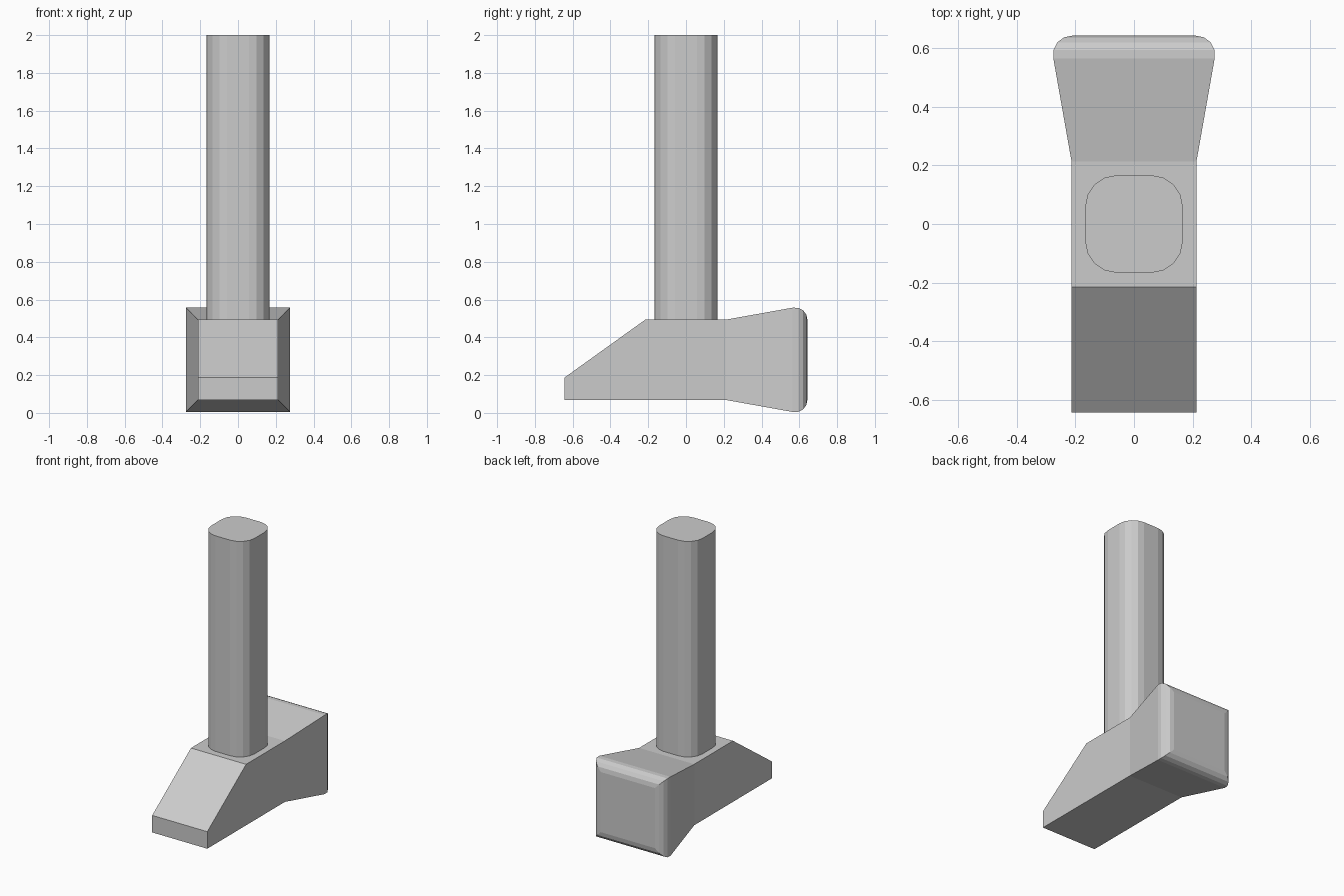
import bpy, bmesh, math

if "Cube" in bpy.data.objects:
    bpy.data.objects.remove(bpy.data.objects["Cube"])


def finish(bm, name):
    bmesh.ops.recalc_face_normals(bm, faces=bm.faces)
    mesh = bpy.data.meshes.new(name)
    bm.to_mesh(mesh)
    bm.free()
    obj = bpy.data.objects.new(name, mesh)
    bpy.context.collection.objects.link(obj)
    return obj


def loft(bm, rings):
    """Bridge rings of vertices and cap both ends."""
    rings = [[bm.verts.new(p) for p in ring] for ring in rings]
    n = len(rings[0])
    for a, b in zip(rings, rings[1:]):
        for i in range(n):
            j = (i + 1) % n
            bm.faces.new((a[i], a[j], b[j], b[i]))
    bm.faces.new(rings[0])
    bm.faces.new(rings[-1])
    return rings


# Hammer head: wedge, square block and flared striking end (y, half width, z low, z high)
sections = [(-0.643, 0.213, 0.068, 0.187),
            (-0.215, 0.213, 0.068, 0.494),
            (0.213, 0.213, 0.068, 0.494),
            (0.643, 0.289, -0.009, 0.571)]
bm = bmesh.new()
rings = loft(bm, [[(-w, y, lo), (w, y, lo), (w, y, hi), (-w, y, hi)]
                  for y, w, lo, hi in sections])

# Rounded rim of the striking face
rim = [e for e in bm.edges if all(v in rings[-1] for v in e.verts)]
bmesh.ops.bevel(bm, geom=rim, offset=0.08, offset_type='OFFSET',
                segments=4, profile=0.5, affect='EDGES')
low = min(v.co.z for v in bm.verts)
for v in bm.verts:
    if abs(v.co.z - low) < 0.004:
        v.co.z = max(v.co.z, 0.0)
    v.co.z = max(v.co.z, 0.0)
finish(bm, "hammer_head")

# Handle: rounded square post set into the head
r, flat = 0.11, 0.057
outline = []
for corner in range(4):
    mid = math.radians(45 + 90 * corner)
    cx = math.copysign(flat, math.cos(mid))
    cy = math.copysign(flat, math.sin(mid))
    for k in range(5):
        a = math.radians(90 * corner + 22.5 * k)
        outline.append((cx + r * math.cos(a), cy + r * math.sin(a)))
bm = bmesh.new()
loft(bm, [[(x, y, z) for x, y in outline] for z in (0.45, 2.0)])
finish(bm, "handle")
